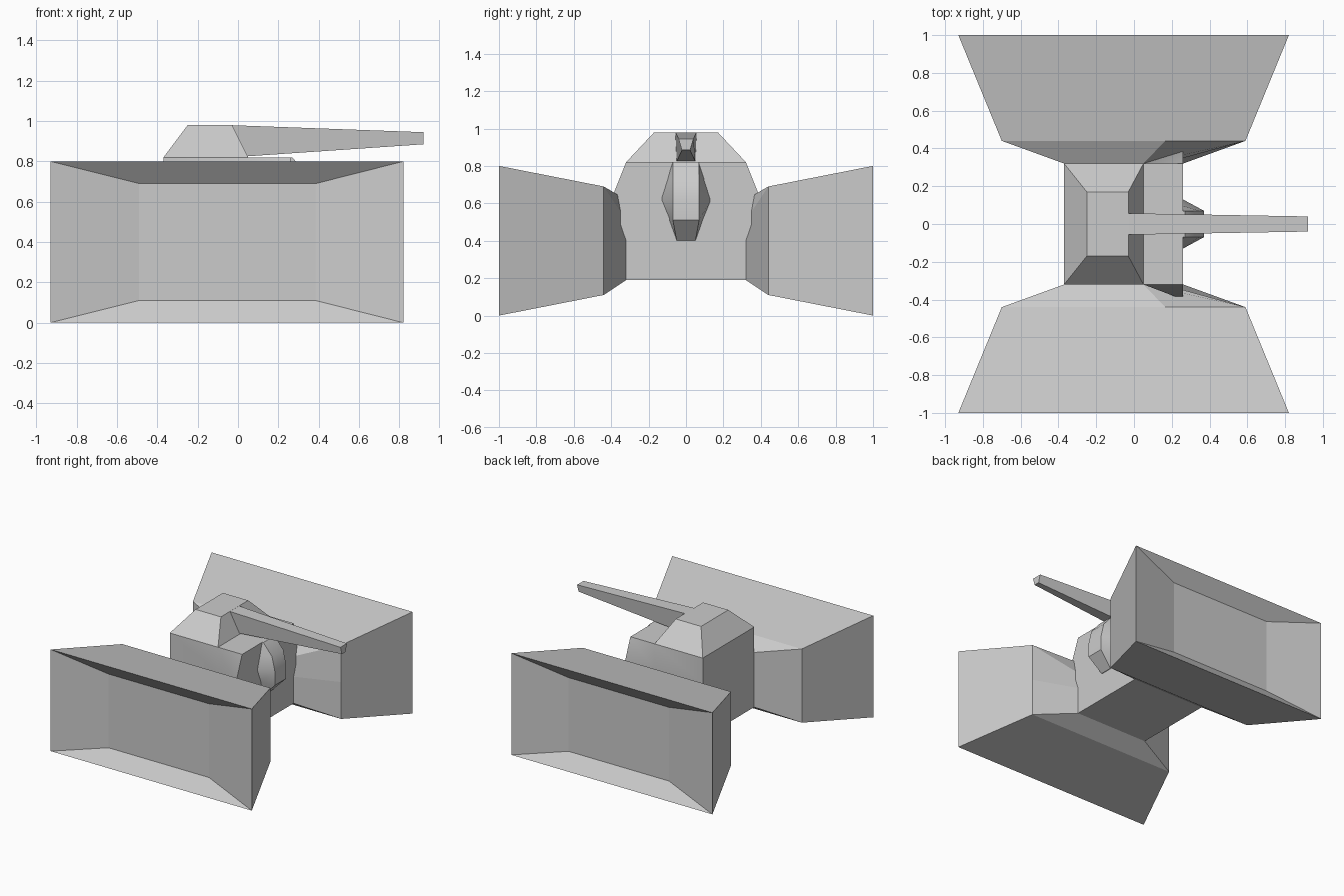
import bpy
import bmesh
import math

if "Cube" in bpy.data.objects:
    bpy.data.objects.remove(bpy.data.objects["Cube"], do_unlink=True)

grey = bpy.data.materials.new("hull_grey")
grey.use_nodes = True
grey.diffuse_color = (0.6, 0.6, 0.6, 1)
grey.node_tree.nodes["Principled BSDF"].inputs["Base Color"].default_value = (0.6, 0.6, 0.6, 1)


def loft(name, rings, smooth=0):
    """Skin a list of matching point rings and close both ends."""
    bm = bmesh.new()
    loops = [[bm.verts.new(p) for p in ring] for ring in rings]
    for a, b in zip(loops, loops[1:]):
        for i in range(len(a)):
            j = (i + 1) % len(a)
            bm.faces.new((a[i], a[j], b[j], b[i]))
    bm.faces.new(loops[0])
    bm.faces.new(loops[-1])
    bmesh.ops.recalc_face_normals(bm, faces=bm.faces)
    mesh = bpy.data.meshes.new(name)
    bm.to_mesh(mesh)
    bm.free()
    mesh.materials.append(grey)
    obj = bpy.data.objects.new(name, mesh)
    bpy.context.collection.objects.link(obj)
    if smooth:
        bpy.ops.object.select_all(action='DESELECT')
        obj.select_set(True)
        bpy.context.view_layer.objects.active = obj
        bpy.ops.object.shade_smooth_by_angle(angle=math.radians(smooth))
    return obj


def pod_ring(y, x0, x1, z0, z1, split_z, split_x):
    """Rectangle in the xz plane with extra points on its front and top edges."""
    return [(x, y, z) for x, z in ((x0, z0), (x1, z0), (x1, split_z),
                                   (x1, z1), (split_x, z1), (x0, z1))]


# Side pods: recessed outer panel, flared box and tapering neck
for name, s in (("left_pod", 1), ("right_pod", -1)):
    neck = [(x, s * 0.32, z) for x, z in ((-0.37, 0.19), (0.26, 0.19), (0.26, 0.4),
                                          (0.155, 0.51), (0.05, 0.62), (-0.37, 0.62))]
    loft(name, [
        pod_ring(s * 0.91, -0.49, 0.385, 0.11, 0.69, 0.4, 0.1),
        pod_ring(s * 1.0, -0.93, 0.82, 0.0, 0.8, 0.4, 0.23),
        pod_ring(s * 0.44, -0.7, 0.59, 0.11, 0.69, 0.4, 0.165),
        neck])


# Central hull, with cheeks that swell toward the nose end
def hull_ring(x, cheek):
    half = [(0.32, 0.19), (0.32, 0.4), (cheek, 0.62), (0.32, 0.82)]
    return [(x, y, z) for y, z in half] + [(x, -y, z) for y, z in reversed(half)]


loft("hull", [hull_ring(-0.37, 0.32), hull_ring(0.05, 0.32), hull_ring(0.26, 0.4)], 30)


# Nose blister: height, half width at hull, half width at front, front reach
nose = [(0.4, 0.05, 0.05, 0.265), (0.51, 0.09, 0.07, 0.37), (0.62, 0.135, 0.07, 0.37),
        (0.73, 0.1, 0.07, 0.345), (0.82, 0.07, 0.07, 0.27)]
loft("nose", [[(0.25, -w, z), (x, -f, z), (x, f, z), (0.25, w, z)]
              for z, w, f, x in nose], 35)


# Turret
def flat_rect(z, x0, x1, y):
    return [(x0, -y, z), (x1, -y, z), (x1, y, z), (x0, y, z)]


loft("turret", [flat_rect(0.82, -0.37, 0.05, 0.32), flat_rect(0.98, -0.25, -0.03, 0.17)])

# Tapering gun barrel, its root following the sloped turret face
loft("barrel", [
    [(0.04, -0.05, 0.825), (0.04, 0.05, 0.825), (-0.04, 0.057, 0.98), (-0.04, -0.057, 0.98)],
    [(0.92, -0.022, 0.885), (0.92, 0.022, 0.885), (0.92, 0.04, 0.945), (0.92, -0.04, 0.945)]])
